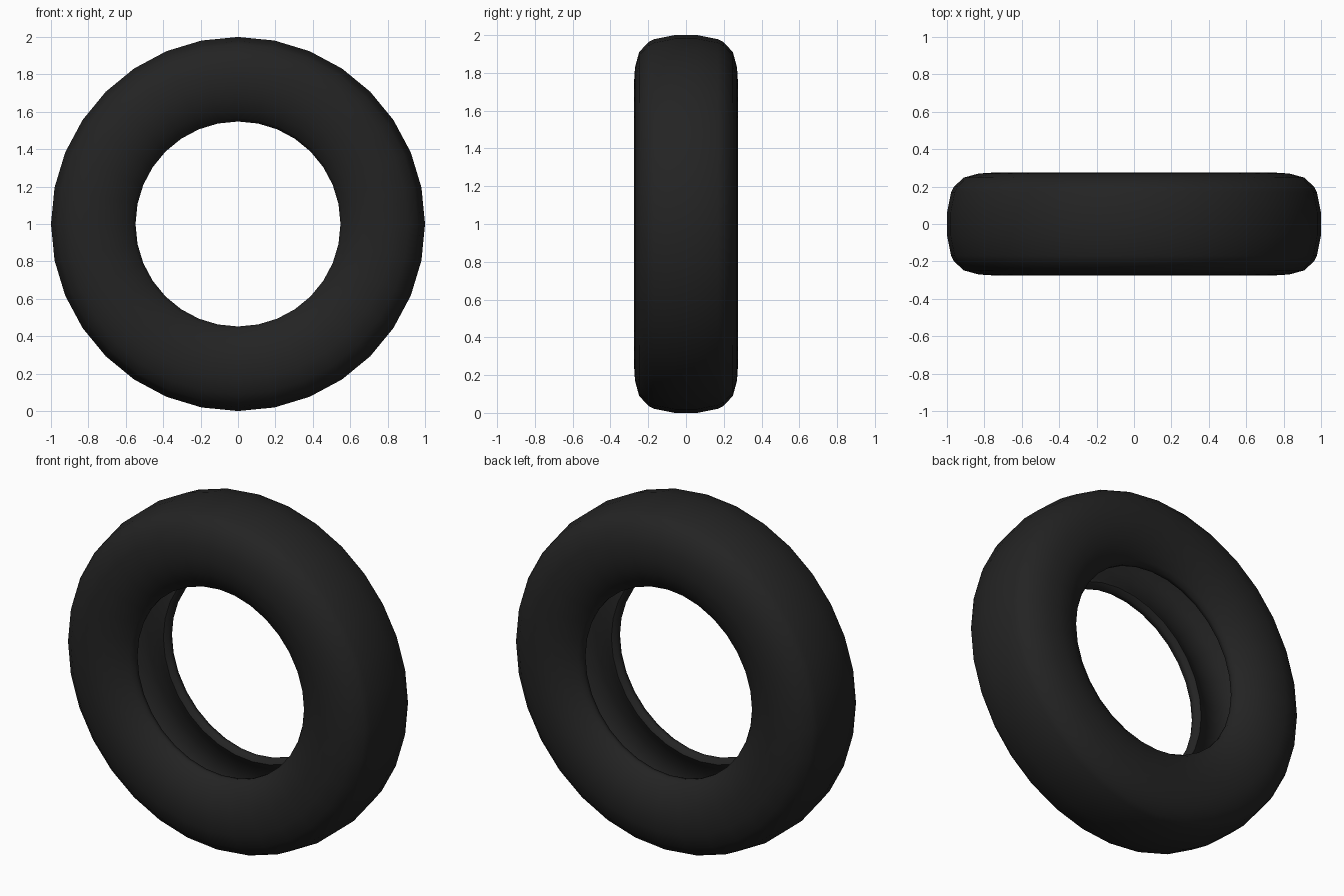
import bpy
import bmesh
import math
from mathutils import Matrix, Vector

SEGMENTS = 32

cube = bpy.data.objects.get("Cube")
if cube:
    bpy.data.objects.remove(cube, do_unlink=True)

# Matte black rubber
rubber = bpy.data.materials.new("black_rubber")
rubber.use_nodes = True
colour = (0.017, 0.017, 0.017, 1)
rubber.diffuse_color = colour
shader = rubber.node_tree.nodes["Principled BSDF"]
shader.inputs["Base Color"].default_value = colour
shader.inputs["Roughness"].default_value = 0.8

# Half cross-section (radius, half width): tread, sidewall, bead, hollow lining
half = [
    (1.0, 0.06), (0.978, 0.17), (0.962, 0.2), (0.91, 0.248), (0.83, 0.27),
    (0.75, 0.275), (0.67, 0.26), (0.61, 0.23), (0.565, 0.195),
    (0.548, 0.17), (0.55, 0.145), (0.575, 0.13), (0.61, 0.15),
    (0.68, 0.195), (0.77, 0.21), (0.86, 0.185), (0.91, 0.1),
]
section = half + [(r, -w) for r, w in reversed(half)]

# Tyre: the closed section spun round the axle
bm = bmesh.new()
verts = [bm.verts.new((r, w, 0)) for r, w in section]
edges = [bm.edges.new((verts[i - 1], verts[i])) for i in range(len(verts))]
bmesh.ops.spin(bm, geom=verts + edges, cent=(0, 0, 0), axis=(0, 1, 0),
               angle=math.tau, steps=SEGMENTS, use_merge=True)
bmesh.ops.remove_doubles(bm, verts=bm.verts, dist=0.0001)
bmesh.ops.recalc_face_normals(bm, faces=bm.faces)
bmesh.ops.transform(bm, matrix=Matrix.Translation(Vector((0, 0, 1))), verts=bm.verts)

mesh = bpy.data.meshes.new("tyre")
bm.to_mesh(mesh)
bm.free()
mesh.materials.append(rubber)
tyre = bpy.data.objects.new("tyre", mesh)
bpy.context.collection.objects.link(tyre)

# Smooth rubber surface
bpy.ops.object.select_all(action="DESELECT")
tyre.select_set(True)
bpy.context.view_layer.objects.active = tyre
bpy.ops.object.shade_smooth_by_angle(angle=math.radians(60))
